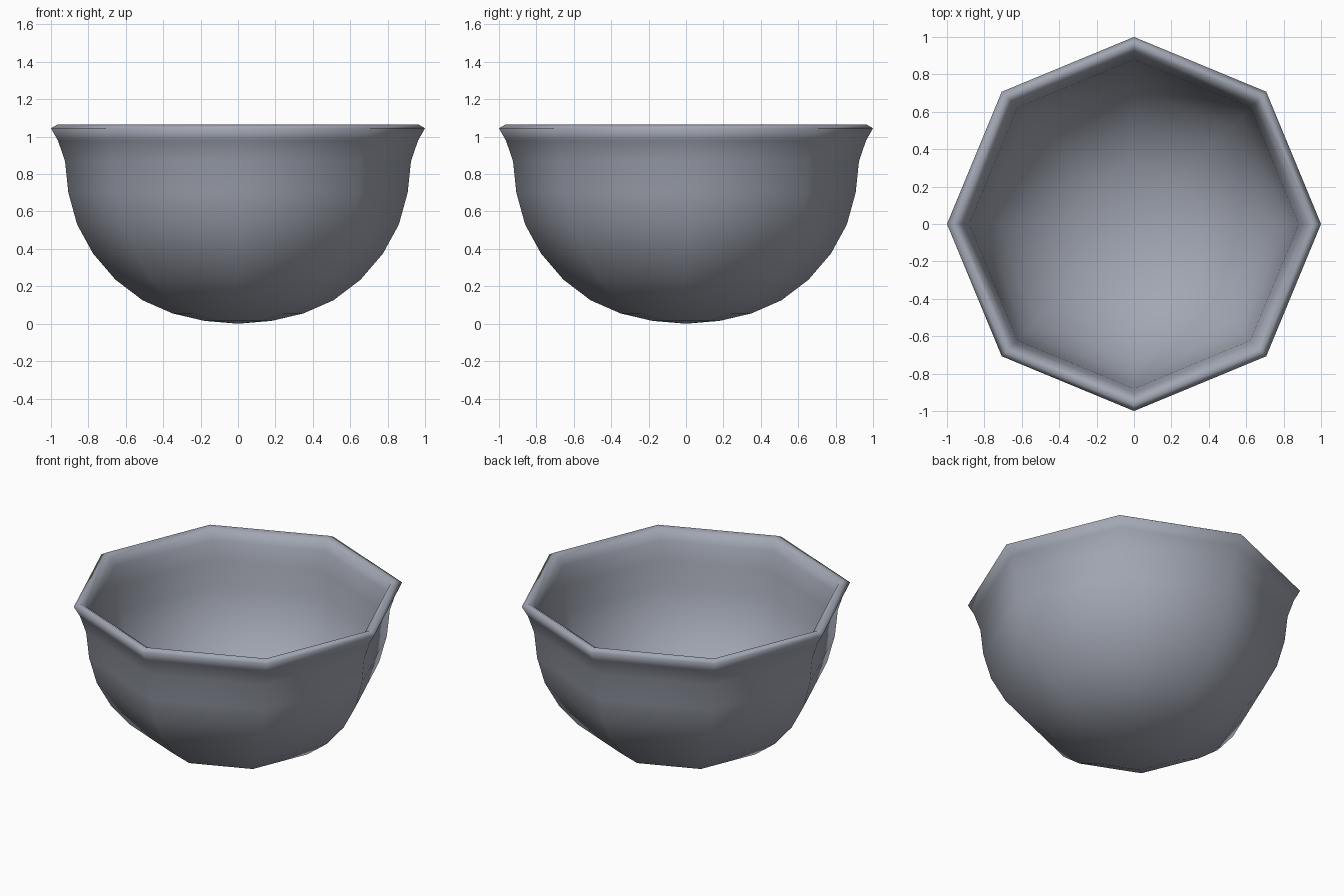
import bpy, bmesh
from math import pi
from mathutils import Vector

cube = bpy.data.objects.get("Cube")
if cube:
    bpy.data.objects.remove(cube, do_unlink=True)

SIDES = 8

# Single glazed blue-grey finish
glaze = bpy.data.materials.new("blue grey")
glaze.use_nodes = True
colour = (0.36, 0.385, 0.45, 1)
glaze.diffuse_color = colour
glaze.node_tree.nodes["Principled BSDF"].inputs["Base Color"].default_value = colour

# Outer wall (radius, height) from the base up to the flared lip
outer = [(0, 0), (0.18, 0.015), (0.35, 0.055), (0.51, 0.125), (0.655, 0.235),
         (0.775, 0.375), (0.86, 0.53), (0.907, 0.70), (0.925, 0.87),
         (0.963, 0.98), (1, 1.045)]
# Rounded lip, then the inner wall back down to the centre
lip = [(0.965, 1.065), (0.93, 1.045), (0.905, 0.99)]
inner = [(0.88, 0.87), (0.863, 0.71), (0.817, 0.55), (0.735, 0.405),
         (0.62, 0.275), (0.485, 0.17), (0.335, 0.102), (0.17, 0.063), (0, 0.05)]

# Lathe the profile around the vertical axis
bm = bmesh.new()
verts = [bm.verts.new((r, 0, z)) for r, z in outer + lip + inner]
edges = [bm.edges.new(pair) for pair in zip(verts, verts[1:])]
bmesh.ops.spin(bm, geom=verts + edges, cent=Vector(), axis=Vector((0, 0, 1)),
               angle=2 * pi, steps=SIDES, use_duplicate=False)
bmesh.ops.remove_doubles(bm, verts=bm.verts, dist=0.0005)
bmesh.ops.recalc_face_normals(bm, faces=bm.faces)
for face in bm.faces:
    face.smooth = True

mesh = bpy.data.meshes.new("bowl")
bm.to_mesh(mesh)
bm.free()
mesh.materials.append(glaze)
bowl = bpy.data.objects.new("bowl", mesh)
bpy.context.collection.objects.link(bowl)
